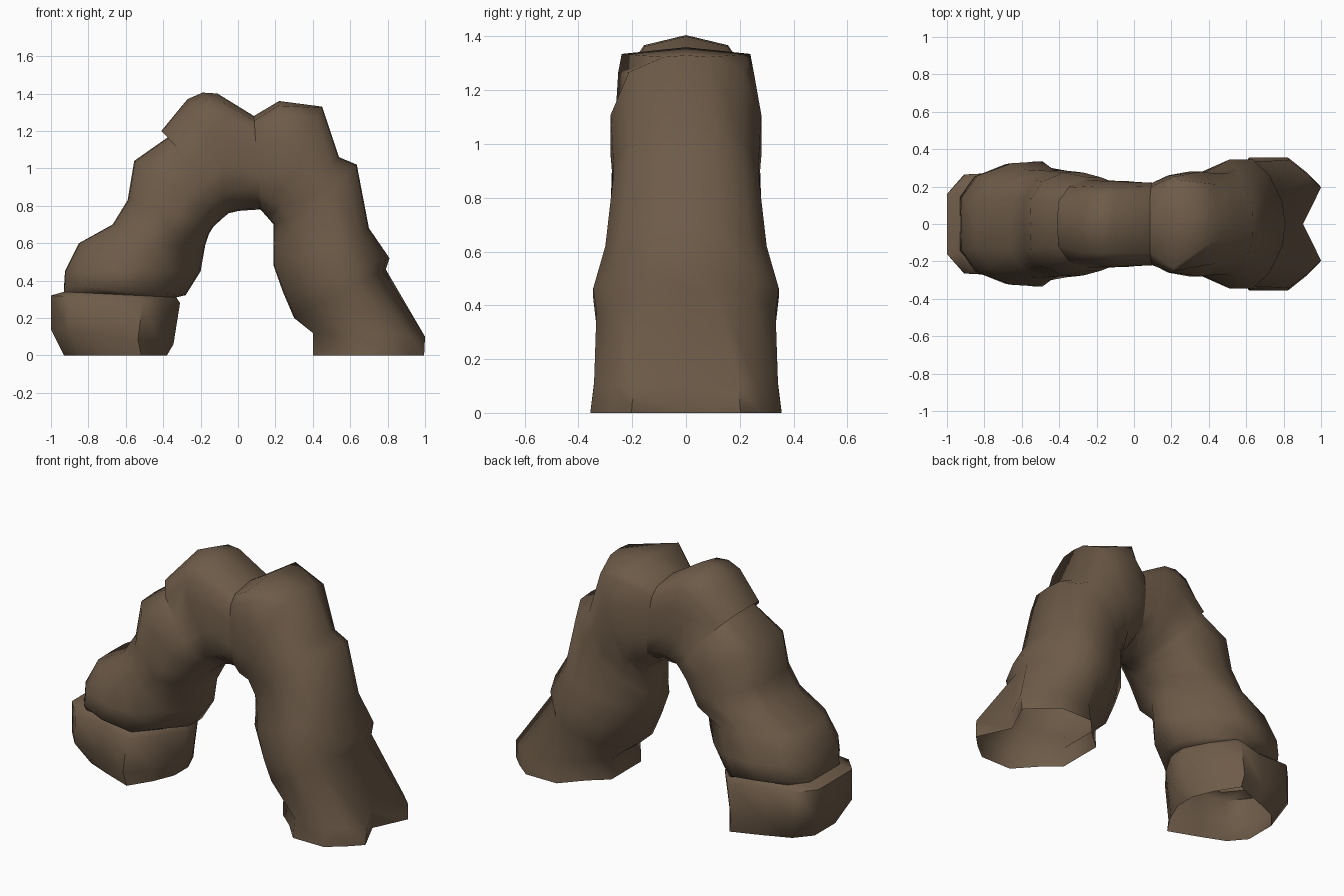
import bpy, bmesh

rock = bpy.data.materials.new("brown_rock")
rock.diffuse_color = (0.155, 0.105, 0.066, 1)

# Half cross-sections: (position from outer -1 to inner +1, share of half depth)
SOLE = [(-1, 0), (-1, .3), (-.7, .6), (-.13, .8), (.5, 1), (.8, .6), (1, .2), (1, 0)]
BLOCK = [(-1, 0), (-1, .48), (-.72, .79), (-.13, .82), (.42, 1), (.75, .58), (1, .15), (1, 0)]
BULGE = [(-1, 0), (-.99, .42), (-.76, .77), (-.25, .97), (.2, 1), (.62, .66), (.98, .2), (1, 0)]
ROUND = [(-1, 0), (-.98, .5), (-.72, .83), (-.25, 1), (.2, 1), (.6, .9), (.98, .3), (1, 0)]
CAP = [(-1, 0), (-.9, .7), (-.7, .91), (-.3, 1), (.25, 1), (.66, .95), (.98, .4), (1, 0)]
PEAK = [(-1, 0), (-.88, .68), (-.66, .88), (-.3, 1), (.25, 1), (.63, .95), (.98, .35), (1, 0)]
RIDGE = [(-1, 0), (-.92, .92), (-.7, .97), (-.3, 1), (.25, 1), (.7, .88), (.98, .4), (1, 0)]
SHOULDER = [(-1, 0), (-.98, .3), (-.8, .76), (-.3, 1), (.2, 1), (.65, .85), (.98, .4), (1, 0)]
LEG = [(-1, 0), (-.98, .4), (-.78, .78), (-.4, 1), (.05, 1), (.56, .82), (.98, .4), (1, 0)]
KNEE = [(-1, 0), (-.94, .34), (-.7, .76), (-.38, 1), (.05, 1), (.54, .82), (.98, .35), (1, 0)]
NOTCHED = [(-.68, 0), (-1, .57), (-.75, .78), (-.42, 1), (.27, 1), (.65, .65), (1, .4), (1, 0)]


def loft(name, rings):
    """Skin an open-ended rock shell through rings of (outer xz, inner xz, half depth, section)."""
    bm = bmesh.new()
    loops = []
    for (ox, oz), (ix, iz), depth, half in rings:
        section = half + [(u, -v) for u, v in half[-2:0:-1]]
        loops.append([bm.verts.new((ox + (ix - ox) * (u + 1) / 2, v * depth,
                                    oz + (iz - oz) * (u + 1) / 2)) for u, v in section])
    n = len(loops[0])
    for a, b in zip(loops, loops[1:]):
        for i in range(n):
            j = (i + 1) % n
            bm.faces.new((a[i], b[i], b[j], a[j]))
    bmesh.ops.recalc_face_normals(bm, faces=bm.faces)
    for f in bm.faces:
        f.smooth = True
    mesh = bpy.data.meshes.new(name)
    bm.to_mesh(mesh)
    bm.free()
    mesh.set_sharp_from_angle(angle=1.15)
    mesh.materials.append(rock)
    bpy.context.collection.objects.link(bpy.data.objects.new(name, mesh))


# Ring shared by both halves at the dip in the crown
dip = ((.085, 1.28), (.12, .78), .22, CAP)

# Squat foot, bulging left leg and arch crown
loft("left_arch", [
    ((-.93, 0), (-.38, 0), .325, SOLE),
    ((-1, .14), (-.345, .06), .335, BLOCK),
    ((-1, .32), (-.31, .28), .335, BLOCK),
    ((-.93, .34), (-.33, .31), .30, BLOCK),
    ((-.93, .37), (-.28, .322), .33, BULGE),
    ((-.925, .45), (-.20, .45), .335, BULGE),
    ((-.85, .60), (-.175, .59), .30, BULGE),
    ((-.67, .70), (-.155, .65), .285, ROUND),
    ((-.59, .83), (-.13, .69), .28, ROUND),
    ((-.555, 1.04), (-.08, .735), .275, ROUND),
    ((-.37, 1.17), (-.05, .76), .25, ROUND),
    ((-.41, 1.20), (.0, .772), .235, ROUND),
    ((-.27, 1.37), (.03, .775), .23, PEAK),
    ((-.19, 1.405), (.05, .776), .23, PEAK),
    ((-.11, 1.40), (.08, .778), .225, PEAK),
    dip,
])

# Right shoulder running down into the notched foot
loft("right_leg", [
    dip,
    ((.22, 1.36), (.16, .735), .26, RIDGE),
    ((.45, 1.33), (.19, .70), .28, SHOULDER),
    ((.54, 1.06), (.19, .63), .27, LEG),
    ((.635, 1.02), (.19, .56), .27, LEG),
    ((.70, .68), (.19, .48), .30, LEG),
    ((.81, .52), (.24, .34), .345, KNEE),
    ((.79, .46), (.30, .20), .333, KNEE),
    ((1, .10), (.40, .12), .342, NOTCHED),
    ((.995, 0), (.40, 0), .356, NOTCHED),
])
